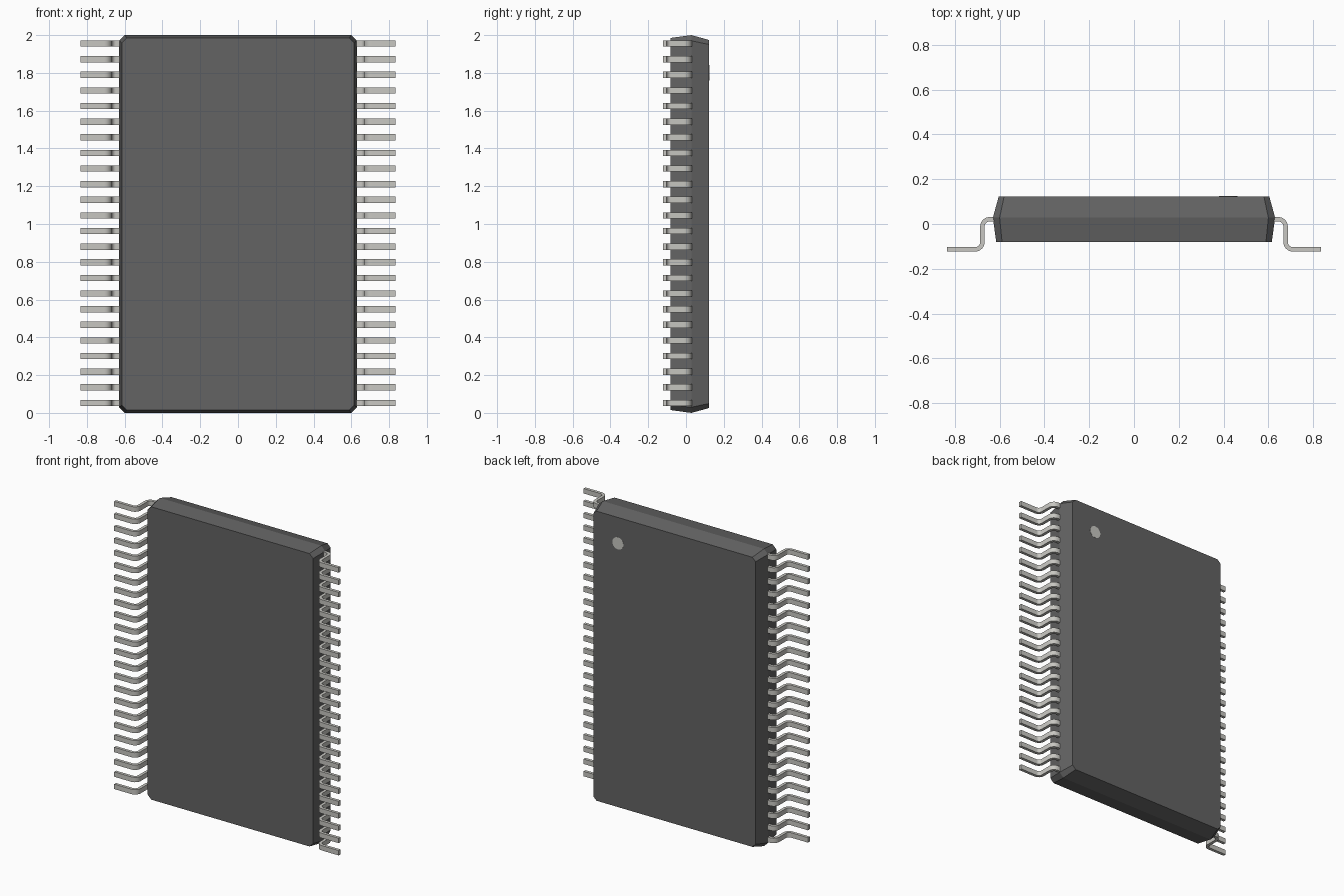
import bpy, bmesh
from math import sin, cos, pi, radians

if "Cube" in bpy.data.objects:
    bpy.data.objects.remove(bpy.data.objects["Cube"])


def material(name, color):
    m = bpy.data.materials.new(name)
    m.diffuse_color = (*color, 1)
    m.use_nodes = True
    m.node_tree.nodes["Principled BSDF"].inputs["Base Color"].default_value = m.diffuse_color
    return m


def make(name, bm, mat):
    bmesh.ops.recalc_face_normals(bm, faces=bm.faces)
    me = bpy.data.meshes.new(name)
    bm.to_mesh(me)
    bm.free()
    ob = bpy.data.objects.new(name, me)
    bpy.context.collection.objects.link(ob)
    me.materials.append(mat)
    return ob


dark = material("dark_plastic", (0.125, 0.125, 0.125))
metal = material("tin_metal", (0.58, 0.575, 0.54))


# Package body: chamfered rectangles lofted along y, widest at the parting line
def ring(bm, y, hx, hz, c):
    pts = [(hx - c, -hz), (hx, -hz + c), (hx, hz - c), (hx - c, hz)]
    pts += [(-x, z) for x, z in reversed(pts)]
    return [bm.verts.new((x, y, z + 1)) for x, z in pts]


bm = bmesh.new()
rings = [ring(bm, -0.081, 0.615, 0.985, 0.026),
         ring(bm, 0.028, 0.63, 1.0, 0.03),
         ring(bm, 0.123, 0.604, 0.974, 0.024)]
for a, b in zip(rings, rings[1:]):
    for i in range(8):
        j = (i + 1) % 8
        bm.faces.new((a[i], a[j], b[j], b[i]))
bm.faces.new(rings[0])
bm.faces.new(rings[-1])
make("package_body", bm, dark)

# Pin one marker: thin disc on the back face
bpy.ops.mesh.primitive_cylinder_add(vertices=32, radius=0.041, depth=0.004,
                                    location=(0.42, 0.122, 1.80), rotation=(pi / 2, 0, 0))
dot = bpy.context.object
dot.name = "pin_one_marker"
dot.data.materials.append(metal)

# Gull-wing lead section: two edges, each offset around the two bends
R_IN, R_OUT, STEPS = 0.022, 0.042, 6


def edge(r1, r2):
    pts = [(0.60, -0.011 + r1)]
    for i in range(STEPS + 1):
        a = pi / 2 * (1 - i / STEPS)
        pts.append((0.645 + r1 * cos(a), -0.011 + r1 * sin(a)))
    for i in range(STEPS + 1):
        a = pi + pi / 2 * i / STEPS
        pts.append((0.709 + r2 * cos(a), -0.081 + r2 * sin(a)))
    return pts + [(0.835, -0.081 - r2)]


outer, inner = edge(R_OUT, R_IN), edge(R_IN, R_OUT)
COUNT, HALF = 24, 0.0165


# One row of leads on each side
def lead_row(name, side):
    bm = bmesh.new()
    for k in range(COUNT):
        z = 0.053 + k * (1.955 - 0.053) / (COUNT - 1)
        sections = [[bm.verts.new((side * x, y, z + dz)) for (x, y), dz in
                     ((p, -HALF), (p, HALF), (q, HALF), (q, -HALF))]
                    for p, q in zip(outer, inner)]
        for a, b in zip(sections, sections[1:]):
            for i in range(4):
                j = (i + 1) % 4
                bm.faces.new((a[i], a[j], b[j], b[i]))
        bm.faces.new(sections[0])
        bm.faces.new(sections[-1])
    ob = make(name, bm, metal)
    bpy.ops.object.select_all(action='DESELECT')
    bpy.context.view_layer.objects.active = ob
    ob.select_set(True)
    bpy.ops.object.shade_smooth_by_angle(angle=radians(30))


lead_row("right_leads", 1)
lead_row("left_leads", -1)
